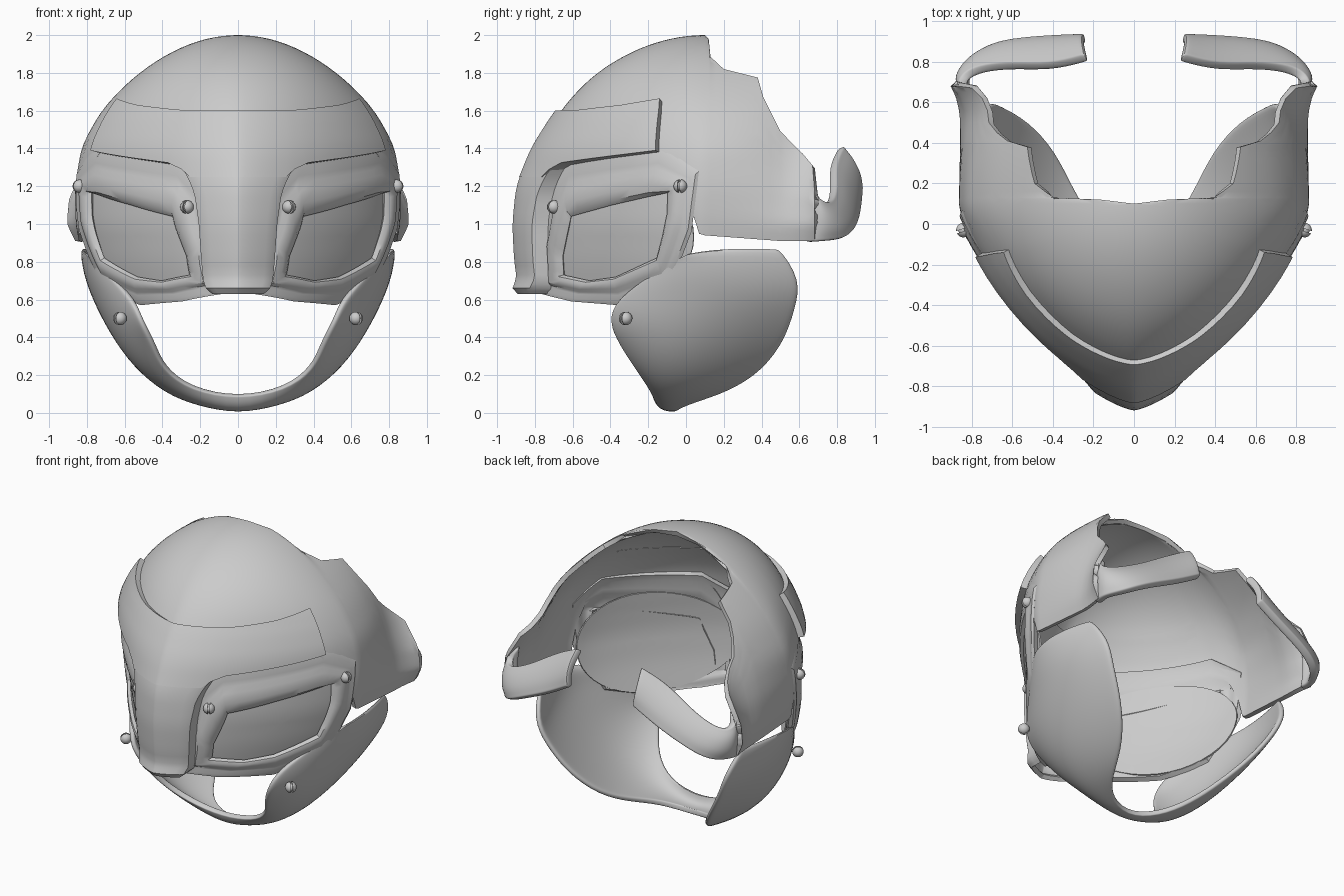
import bpy, bmesh, math
from mathutils import Vector

if "Cube" in bpy.data.objects:
    bpy.data.objects.remove(bpy.data.objects["Cube"])

YC = 0.1  # depth where the rounded front meets the straight sides


def table(pts, v):
    """Piecewise linear lookup"""
    if v <= pts[0][0]:
        return pts[0][1]
    for (a, p), (b, q) in zip(pts, pts[1:]):
        if v <= b:
            return p + (q - p) * (v - a) / (b - a)
    return pts[-1][1]


def smooth_table(pts, v):
    if v > 1.88:
        return table(pts, v)
    return sum(table(pts, v + k * 0.025) for k in (-2, -1, 0, 1, 2)) / 5


# squared half width and squared front depth of the head by height
WIDTH = [(.5, .5), (.65, .59), (.8, .67), (1, .74), (1.2, .745), (1.4, .69), (1.5, .61),
         (1.6, .52), (1.7, .40), (1.8, .27), (1.9, .135), (2, 0)]
FRONT = [(.6, .9), (.8, .96), (1, .98), (1.2, .94), (1.4, .79), (1.6, .58),
         (1.7, .46), (1.8, .325), (1.9, .165), (2, 0)]
POWER = [(1.2, 1.4), (1.6, 1.6), (2, 2)]
FLARE = [(.91, .02), (1.13, .085), (1.35, .08), (1.5, 0)]


def head(s, z, dw=0.0, df=0.0):
    """Point on the head: s 0-90 runs front to side, above 90 straight back"""
    w = math.sqrt(max(smooth_table(WIDTH, z), 0)) + dw
    f = math.sqrt(max(smooth_table(FRONT, z), 0)) + df
    e = 2 / table(POWER, z)
    if s <= 90:
        r = math.radians(s)
        return Vector((w * math.sin(r) ** e, YC - f * max(math.cos(r), 0) ** e, z))
    y = YC + (s - 90) / 100
    k = 0.56 * min(max((z - 1) / 0.4, 0), 1)
    flare = table(FLARE, z) * max((y - .5) / .18, 0) ** 2
    return Vector((w * (1 - k * (y - YC) ** 2) + flare, y, z))


def side_angle(y, z, df=-.07):
    """Head angle s for a position in the side view"""
    if y >= YC:
        return 90 + (y - YC) * 100
    c = min((YC - y) / (math.sqrt(smooth_table(FRONT, z)) + df), 1)
    return math.degrees(math.acos(c ** (table(POWER, z) / 2)))


def finish(name, bm, thick=0.0, subsurf=0, angle=35):
    me = bpy.data.meshes.new(name)
    bm.to_mesh(me)
    bm.free()
    ob = bpy.data.objects.new(name, me)
    bpy.context.collection.objects.link(ob)
    ob.modifiers.new("mirror", 'MIRROR').merge_threshold = 0.0005
    if thick:
        m = ob.modifiers.new("thickness", 'SOLIDIFY')
        m.thickness = thick
        m.offset = -1
    if subsurf:
        ob.modifiers.new("smooth", 'SUBSURF').levels = subsurf
    bpy.ops.object.select_all(action='DESELECT')
    ob.select_set(True)
    bpy.context.view_layer.objects.active = ob
    bpy.ops.object.convert(target='MESH')
    bpy.ops.object.shade_smooth_by_angle(angle=math.radians(angle))
    return ob


def sheet(name, rows, thick, subsurf=0, closed=False, centre=(0, .1, 1)):
    """Skin a grid of points, turn it outward, mirror and thicken it"""
    bm = bmesh.new()
    vs = [[bm.verts.new(p) for p in r] for r in rows]
    n = len(rows[0])
    for a, b in zip(vs, vs[1:]):
        for i in range(n if closed else n - 1):
            j = (i + 1) % n
            bm.faces.new((a[i], a[j], b[j], b[i]))
    bmesh.ops.remove_doubles(bm, verts=bm.verts, dist=0.0003)
    bm.normal_update()
    c = Vector(centre)
    if sum(f.normal.dot(f.calc_center_median() - c) * f.calc_area() for f in bm.faces) < 0:
        bmesh.ops.reverse_faces(bm, faces=bm.faces)
    return finish(name, bm, thick, subsurf)


# dome with open back
LOW = [(0, 1.38), (66, 1.38), (73, 1.25), (77, 1.22), (84, .95), (90, .94), (130, .91), (148, .91)]
HIGH = [(90, 2), (92, 1.98), (93, 1.885), (100, 1.82), (118, 1.775), (121, 1.67), (130, 1.49),
        (142, 1.37), (147, 1.31), (148, 1.18)]
cols = list(range(0, 91, 5)) + [92, 93, 96, 100, 106, 112, 118, 121, 125, 130, 136, 142, 145, 147, 148]
rows = []
for s in cols:
    lo, hi = table(LOW, s), table(HIGH, s)
    rows.append([head(s, lo + (hi - lo) * math.sin(v / 26 * math.pi / 2)) for v in range(27)])
sheet("dome", rows, 0.03)

# rear arms curling round behind the head, growing out of the dome's rear edge
upper = [head(143, 1.22), head(147, 1.18), (.87, .71, 1.13), (.83, .76, 1.11), (.74, .79, 1.14),
         (.6, .80, 1.21), (.42, .79, 1.33), (.26, .835, 1.41), (.245, .84, 1.415)]
lower = [head(143, .905), head(147, .905), (.86, .73, .91), (.80, .83, .92), (.72, .89, .96),
         (.6, .92, 1.02), (.42, .935, 1.1), (.26, .94, 1.19), (.245, .94, 1.195)]
rows = []
for i, (a, b) in enumerate(zip(upper, lower)):
    a, b = Vector(a), Vector(b)
    mid = (a + b) / 2
    out = Vector((mid.x, mid.y - .3, 0)).normalized() * (.01 if i < 2 else .025)
    rows.append([a, a.lerp(b, .05), a.lerp(b, .3) + out, a.lerp(b, .7) + out, a.lerp(b, .95), b])
sheet("rear_arm", rows, 0.05, 2, centre=(.4, .4, 1.1))

# brow band
LOW = [(0, 1.25), (24, 1.25), (27, 1.29), (32, 1.325), (67, 1.39)]
HIGH = [(0, 1.6), (30, 1.605), (50, 1.63), (67, 1.665)]
rows = []
for s in [0, 3, 6, 10, 14, 18, 21, 24, 25.5, 27, 29.5, 32, 36, 40, 45, 50, 55, 60, 64, 67]:
    lo, hi = table(LOW, s), table(HIGH, s)
    rows.append([head(s, lo + (hi - lo) * v / 14, .045, .033) for v in range(15)])
sheet("brow_plate", rows, 0.065)

# nose guard with side walls and a flared lip
REACH = [(.63, 17), (.66, 19.5), (.7, 20.5), (1, 21), (1.15, 22.5), (1.25, 25), (1.3, 27)]
LIP = [(.62, .03), (.66, .06), (.72, .03), (1.3, .03)]
rows = []
for z in [.63, .645, .66, .68, .7, .73] + [.78 + .04 * i for i in range(14)]:
    s, d = table(REACH, z), table(LIP, z)
    rows.append([head(s * t, z, .042, d) for t in (0, .1, .2, .35, .5, .65, .8, .92)]
                + [head(s, z, .04, d - .008), head(s, z, .03, d - .05), head(s, z, .02, -.1)])
sheet("nose_guard", rows, 0.03)


# goggle frames: ring from outer outline to eye opening
def dense(poly, k=4):
    out = []
    for (a, b), (c, d) in zip(poly, poly[1:] + poly[:1]):
        out += [(a + (c - a) * i / k, b + (d - b) * i / k) for i in range(k)]
    return [(max(side_angle(y, z), 12), z) for y, z in out]


outer = dense([(-.76, .63), (-.6, .59), (-.35, .57), (-.1, .65), (-.03, .8), (.03, .96), (.07, 1.28),
               (-.12, 1.42), (-.4, 1.39), (-.6, 1.37), (-.72, 1.25), (-.78, .95)])
inner = dense([(-.66, .73), (-.52, .70), (-.38, .72), (-.16, .82), (-.13, .93), (-.105, 1.05), (-.1, 1.165),
               (-.2, 1.145), (-.4, 1.1), (-.62, 1.04), (-.64, .95), (-.665, .83)])
rows = []
for t, dw, df in [(0, .0, -.06), (.15, .012, -.06), (.35, .01, -.07), (.45, .012, -.07), (.58, .022, -.052),
                  (.78, .024, -.05), (.92, .014, -.06), (1, -.012, -.085)]:
    rows.append([head(a + (c - a) * t, b + (d - b) * t, dw, df)
                 for (a, b), (c, d) in zip(outer, inner)])
sheet("goggle_frame", rows, 0.035, closed=True)

# lenses: round shells lying just behind the frames
rows = []
for i in range(11):
    ring = []
    for j in range(40):
        a = j * math.tau / 40
        y, z = -.355 + .395 * i / 10 * math.cos(a), .93 + .33 * i / 10 * math.sin(a)
        ring.append(head(max(side_angle(y, z, -.1), 8), z, -.03, -.1))
    rows.append(ring)
sheet("lens", rows, 0.01, closed=True)

# jaw guard: three paths from chin to cheek, skinned across
front = [(0, -.17, .075), (.25, -.19, .12), (.4, -.27, .23), (.45, -.36, .36), (.52, -.42, .48),
         (.56, -.38, .6), (.69, -.18, .74), (.82, .0, .84)]
middle = [(0, -.14, .005), (.24, -.12, .05), (.41, -.08, .12), (.57, -.05, .255), (.69, .03, .43),
          (.775, .1, .61), (.825, .15, .74), (.84, .22, .87)]
rear = [(0, -.07, -.005), (.2, .0, .04), (.31, .18, .09), (.4, .37, .18), (.54, .52, .35),
        (.67, .585, .55), (.73, .615, .7), (.78, .5, .87)]
rows = []
for a, b, c in zip(front, middle, rear):
    a, b, c = Vector(a), Vector(b), Vector(c)
    rows.append([a * (1 - t) * (1 - 2 * t) + b * 4 * t * (1 - t) + c * t * (2 * t - 1)
                 for t in (0, .04, .2, .4, .6, .8, .96, 1)])
sheet("jaw_guard", rows, 0.035, 2, centre=(0, .1, .7))

# slotted screws
for name, p, d in [("temple_screw", (.84, -.03, 1.2), (.95, -.3, 0)),
                   ("nose_screw", (.27, -.70, 1.09), (.5, -.85, 0)),
                   ("jaw_screw", (.625, -.32, .5), (.7, -.65, -.2))]:
    bm = bmesh.new()
    for side in (-1, 1):
        half = bmesh.ops.create_uvsphere(bm, u_segments=20, v_segments=12, radius=.036)["verts"]
        geo = half + list({e for v in half for e in v.link_edges}) + list({f for v in half for f in v.link_faces})
        cut = bmesh.ops.bisect_plane(bm, geom=geo, plane_co=(side * .006, 0, 0), plane_no=(side, 0, 0),
                                     clear_inner=True)["geom_cut"]
        bmesh.ops.edgeloop_fill(bm, edges=[e for e in cut if isinstance(e, bmesh.types.BMEdge)])
    bmesh.ops.create_uvsphere(bm, u_segments=16, v_segments=8, radius=.026)
    rot = Vector(d).to_track_quat('Z', 'Y').to_matrix()
    for v in bm.verts:
        v.co = rot @ v.co + Vector(p)
    finish(name, bm)
